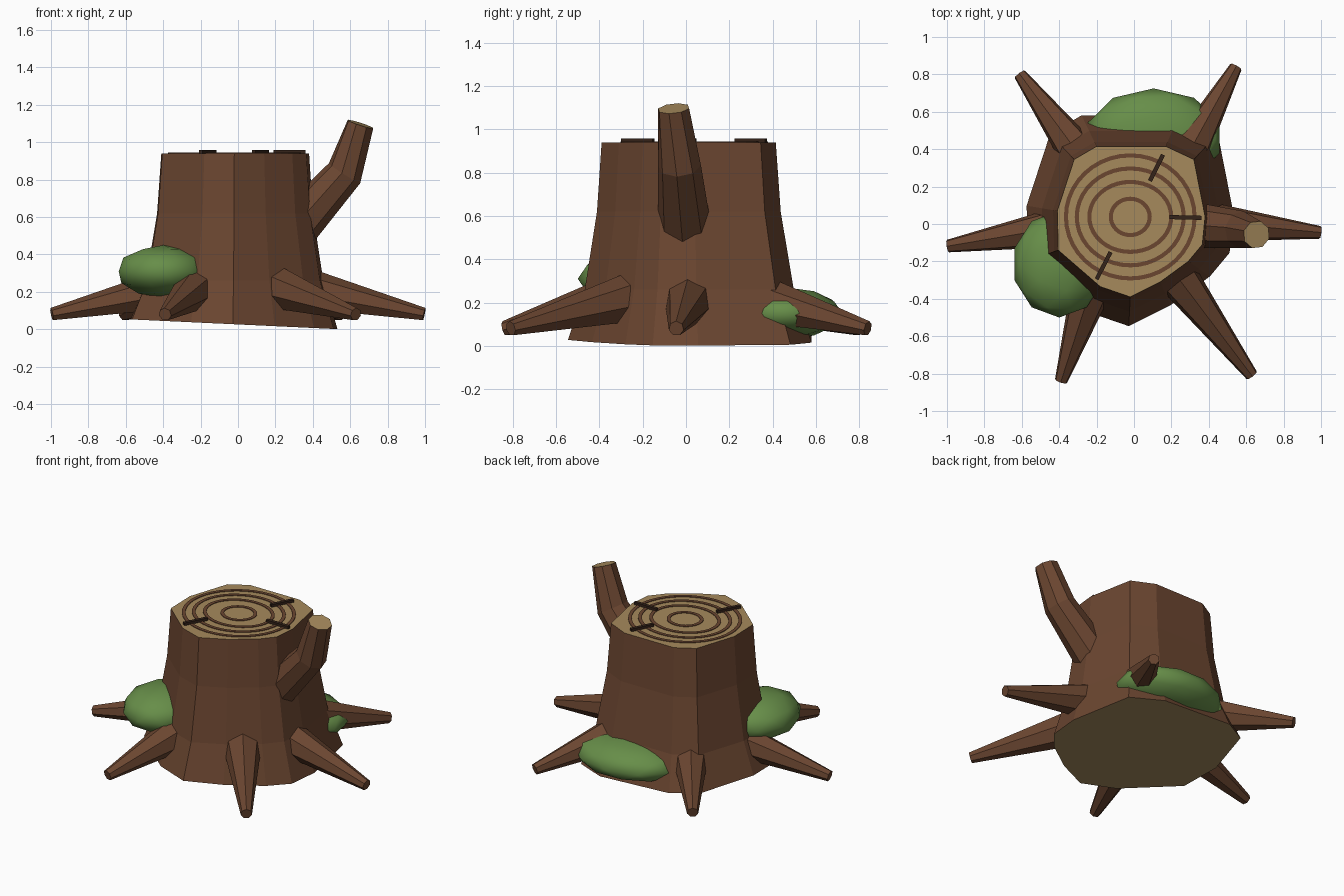
import bpy, bmesh, math
from mathutils import Vector, Matrix

if "Cube" in bpy.data.objects:
    bpy.data.objects.remove(bpy.data.objects["Cube"])


def material(name, rgb):
    m = bpy.data.materials.new(name)
    m.diffuse_color = (*rgb, 1)
    m.use_nodes = True
    m.node_tree.nodes["Principled BSDF"].inputs["Base Color"].default_value = m.diffuse_color
    return m


BARK = material("bark brown", (0.147, 0.061, 0.030))
WOOD = material("cut wood tan", (0.38, 0.255, 0.108))
CRACK = material("dark crack", (0.035, 0.017, 0.010))
MOSS = material("moss green", (0.135, 0.27, 0.066))


def finish(name, bm, mats, smooth=False):
    bmesh.ops.recalc_face_normals(bm, faces=bm.faces)
    me = bpy.data.meshes.new(name)
    bm.to_mesh(me)
    bm.free()
    for m in mats:
        me.materials.append(m)
    for p in me.polygons:
        p.use_smooth = smooth
    ob = bpy.data.objects.new(name, me)
    bpy.context.collection.objects.link(ob)
    return ob


def loft(name, rings, mats, cap_indices):
    """Skin a list of point rings and cap both ends."""
    bm = bmesh.new()
    vs = [[bm.verts.new(p) for p in r] for r in rings]
    n = len(vs[0])
    for a, b in zip(vs, vs[1:]):
        for i in range(n):
            j = (i + 1) % n
            bm.faces.new((a[i], a[j], b[j], b[i]))
    for ring, idx in zip((vs[0], vs[-1]), cap_indices):
        bm.faces.new(ring).material_index = idx
    return finish(name, bm, mats)


def tube(name, stations, sides, mats, cap_indices):
    """Tapered limb through (point, radius) stations."""
    pts = [Vector(p) for p, _ in stations]
    rings = []
    for i, (p, r) in enumerate(stations):
        d = (pts[min(i + 1, len(pts) - 1)] - pts[max(i - 1, 0)]).normalized()
        side = d.cross(Vector((0, 0, 1))).normalized()
        up = side.cross(d)
        rings.append([pts[i] + r * (math.cos(a) * up + math.sin(a) * side)
                      for a in (2 * math.pi * k / sides for k in range(sides))])
    return loft(name, rings, mats, cap_indices)


# trunk: irregular outline flaring toward a slightly slanted base
outline = [(-0.02, -0.39), (0.14, -0.31), (0.29, -0.2), (0.365, -0.11), (0.38, 0.04),
           (0.32, 0.345), (0.17, 0.415), (-0.2, 0.415), (-0.32, 0.345),
           (-0.41, 0.07), (-0.405, -0.14), (-0.18, -0.335)]
profile = [(0.0, 1.4), (0.26, 1.2), (0.62, 1.055), (0.94, 1.0)]
rings = []
for z, s in profile:
    ring = []
    for x, y in outline:
        px, py = x * s, y * s
        ring.append((px, py, max(0, 0.026 - 0.047 * px) if z == 0 else z))
    rings.append(ring)
loft("trunk", rings, [BARK, WOOD], (1, 1))

# broken side branch with a pale cut end
tube("side_branch", [((0.30, -0.005, 0.535), 0.125), ((0.57, -0.03, 0.835), 0.10),
                     ((0.655, -0.057, 1.097), 0.075)], 8, [BARK, WOOD], (0, 1))

# roots
roots = [((0.36, 0.015), (0.995, -0.045)), ((0.27, 0.34), (0.545, 0.84)),
         ((-0.27, 0.34), (-0.61, 0.80)), ((-0.36, -0.01), (-0.995, -0.118)),
         ((-0.225, -0.33), (-0.39, -0.84)), ((0.23, -0.28), (0.63, -0.81))]
for i, (a, b) in enumerate(roots):
    tube(f"root_{i + 1}", [((*a, 0.215), 0.115), ((*b, 0.08), 0.035)], 7, [BARK], (0, 0))

# growth rings: thin flat bands on the cut top
for i, (rx, ry) in enumerate([(0.115, 0.108), (0.23, 0.198), (0.297, 0.27), (0.355, 0.34)]):
    bm = bmesh.new()
    n, w = 40, 0.022
    loops = []
    for z, d in ((0.939, 0), (0.944, 0), (0.944, w), (0.939, w)):
        loops.append([bm.verts.new((-0.02 + (rx - d) * math.cos(2 * math.pi * k / n),
                                    0.038 + (ry - d) * math.sin(2 * math.pi * k / n), z))
                      for k in range(n)])
    for q in range(4):
        a, b = loops[q], loops[(q + 1) % 4]
        for k in range(n):
            j = (k + 1) % n
            bm.faces.new((a[k], a[j], b[j], b[k]))
    finish(f"growth_ring_{i + 1}", bm, [BARK])

# radial cracks: slim bars on the cut top
cracks = [((0.19, 0.037), (0.36, 0.033)), ((0.085, 0.23), (0.155, 0.37)),
          ((-0.20, -0.295), (-0.125, -0.15))]
for i, (a, b) in enumerate(cracks):
    a, b = Vector(a), Vector(b)
    d, c = b - a, (a + b) / 2
    mat = (Matrix.Translation((c.x, c.y, 0.948)) @ Matrix.Rotation(math.atan2(d.y, d.x), 4, 'Z')
           @ Matrix.Diagonal((d.length, 0.022, 0.02, 1)))
    bm = bmesh.new()
    bmesh.ops.create_cube(bm, size=1, matrix=mat)
    finish(f"crack_{i + 1}", bm, [CRACK])

# moss clumps: flattened soft blobs
for name, c, r in [("moss_left", (-0.40, -0.215, 0.31), (0.25, 0.285, 0.14)),
                   ("moss_back", (0.105, 0.46, 0.15), (0.37, 0.265, 0.12))]:
    bm = bmesh.new()
    bmesh.ops.create_icosphere(bm, subdivisions=2, radius=1,
                               matrix=Matrix.Translation(c) @ Matrix.Diagonal((*r, 1)))
    finish(name, bm, [MOSS], smooth=True)
